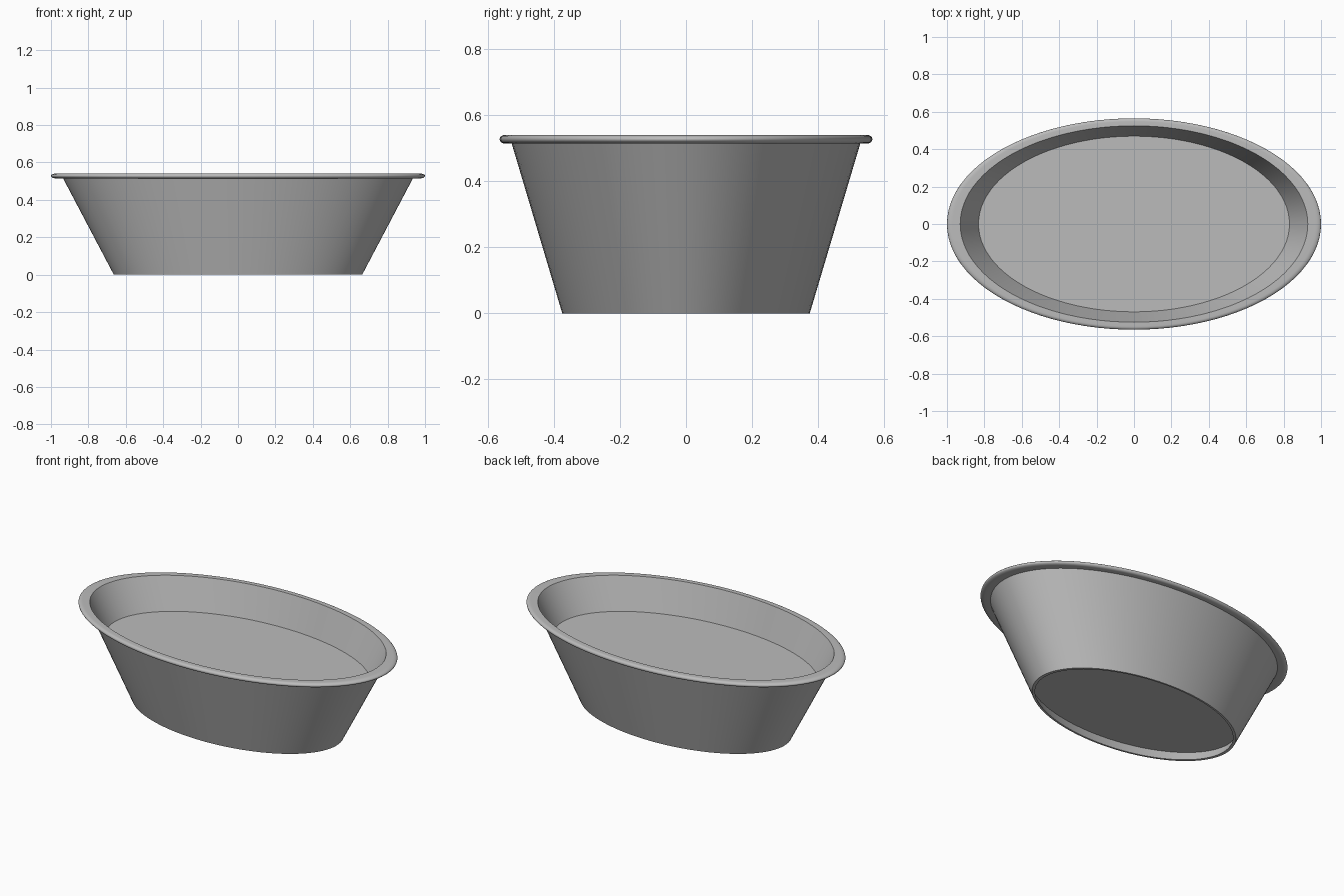
import bpy, bmesh, math

cube = bpy.data.objects.get("Cube")
if cube:
    bpy.data.objects.remove(cube, do_unlink=True)

SEGMENTS = 96
DEPTH_RATIO = 0.565      # oval: depth relative to width

grey = bpy.data.materials.new("plain grey")
grey.use_nodes = True
colour = (0.5, 0.5, 0.5, 1)
grey.diffuse_color = colour
grey.node_tree.nodes["Principled BSDF"].inputs["Base Color"].default_value = colour


def inner_radius(z):
    """Radius of the inside of the sloping wall at height z."""
    return 0.645 + 0.525 * z


def oval_ring(bm, radius, z):
    ring = []
    for i in range(SEGMENTS):
        a = math.tau * i / SEGMENTS
        ring.append(bm.verts.new((radius * math.cos(a),
                                  radius * DEPTH_RATIO * math.sin(a), z)))
    return ring


def finish(bm, name):
    bmesh.ops.recalc_face_normals(bm, faces=bm.faces)
    mesh = bpy.data.meshes.new(name)
    bm.to_mesh(mesh)
    bm.free()
    obj = bpy.data.objects.new(name, mesh)
    bpy.context.collection.objects.link(obj)
    mesh.materials.append(grey)
    bpy.ops.object.select_all(action='DESELECT')
    obj.select_set(True)
    bpy.context.view_layer.objects.active = obj
    bpy.ops.object.shade_smooth_by_angle(angle=math.radians(35))
    return obj


def lathe(name, profile):
    """Sweep a closed (radius, z) profile around the oval."""
    bm = bmesh.new()
    rings = [oval_ring(bm, r, z) for r, z in profile]
    for k, low in enumerate(rings):
        high = rings[(k + 1) % len(rings)]
        for i in range(SEGMENTS):
            j = (i + 1) % SEGMENTS
            bm.faces.new((low[i], low[j], high[j], high[i]))
    return finish(bm, name)


def oval_plate(name, bottom, top):
    """Solid oval plate fitted to the inside of the wall."""
    bm = bmesh.new()
    low = oval_ring(bm, inner_radius(bottom), bottom)
    high = oval_ring(bm, inner_radius(top), top)
    bm.faces.new(low)
    bm.faces.new(high)
    for i in range(SEGMENTS):
        j = (i + 1) % SEGMENTS
        bm.faces.new((low[i], low[j], high[j], high[i]))
    return finish(bm, name)


# Sloping wall and rolled rim in one continuous profile
rim_mid, rim_half = 0.528, 0.0135
rim_top = rim_mid + rim_half
profile = [(inner_radius(0), 0), (0.664, 0), (0.935, rim_mid - rim_half)]
for k in range(13):
    a = math.pi * (k / 12 - 0.5)
    profile.append((0.97 + 0.03 * math.cos(a), rim_mid + rim_half * math.sin(a)))
profile.append((inner_radius(rim_top), rim_top))
lathe("tub_wall_and_rim", profile)

# Raised inner floor and recessed underside
oval_plate("inner_floor", 0.335, 0.355)
oval_plate("base_plate", 0.06, 0.08)
